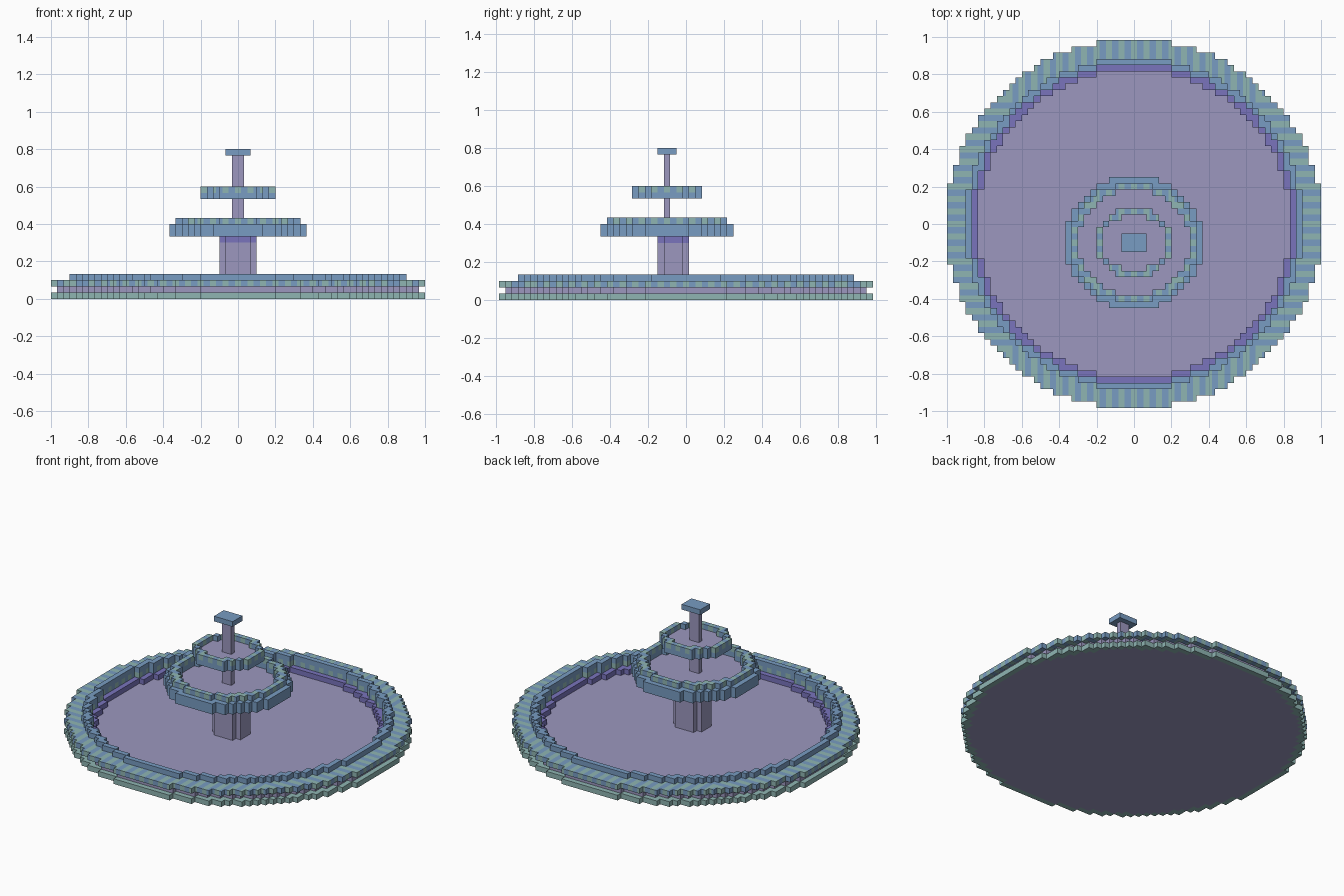
import bpy, bmesh

cube = bpy.data.objects.get("Cube")
if cube:
    bpy.data.objects.remove(cube, do_unlink=True)

V = 1 / 30  # block size


def material(name, rgb):
    lin = [((c + 0.055) / 1.055) ** 2.4 for c in rgb] + [1]
    m = bpy.data.materials.new(name)
    m.use_nodes = True
    m.diffuse_color = lin
    m.node_tree.nodes["Principled BSDF"].inputs["Base Color"].default_value = lin
    return m


BLUE, GREEN, LAVENDER, INDIGO = range(4)
MATS = [material("stone blue", (0.47, 0.61, 0.76)),
        material("sage green", (0.56, 0.71, 0.70)),
        material("pale lavender", (0.61, 0.595, 0.75)),
        material("deep indigo", (0.475, 0.455, 0.74))]


def inside(x, y, a):
    """Blocky ellipse test, a blocks wide and half a block less deep."""
    return a > 0 and (x / a) ** 2 + (y / (a - 0.5)) ** 2 <= 1.012


def stripes(x, y):
    """Stripes running outwards, two blocks apart."""
    t = x if abs(x) < abs(y) else y
    return GREEN if abs((t + 1) % 2 - 1) < 0.5 else BLUE


def layer(name, z0, z1, outer, inner=0, colour=lambda x, y: BLUE, cy=0, sub=1):
    """Ring or disc of blocks between levels z0 and z1, centred at cy."""
    cells = {}
    for i in range(-outer, outer):
        for j in range(-outer, outer + 1):
            if inside(i + 0.5, j, outer) and not inside(i + 0.5, j, inner):
                for a in range(sub):
                    for b in range(sub):
                        x, y = i + (a + 0.5) / sub, j - 0.5 + (b + 0.5) / sub
                        cells[i * sub + a, j * sub + b] = colour(x, y)
    bm = bmesh.new()
    verts = {}

    def vert(i, j, z):
        if (i, j, z) not in verts:
            verts[i, j, z] = bm.verts.new((i / sub * V, (j / sub - 0.5 + cy) * V, z * V))
        return verts[i, j, z]

    for (i, j), mat in cells.items():
        ring = [(i, j), (i + 1, j), (i + 1, j + 1), (i, j + 1)]
        faces = [[vert(*p, z1) for p in ring], [vert(*p, z0) for p in reversed(ring)]]
        for k, (di, dj) in enumerate([(0, -1), (1, 0), (0, 1), (-1, 0)]):
            if (i + di, j + dj) not in cells:
                p, q = ring[k], ring[(k + 1) % 4]
                faces.append([vert(*p, z0), vert(*q, z0), vert(*q, z1), vert(*p, z1)])
        for f in faces:
            bm.faces.new(f).material_index = mat
    finish(name, bm)


def finish(name, bm):
    me = bpy.data.meshes.new(name)
    bm.to_mesh(me)
    bm.free()
    for m in MATS:
        me.materials.append(m)
    ob = bpy.data.objects.new(name, me)
    bpy.context.collection.objects.link(ob)


def box(name, sx, sy, z0, z1, mat, cy):
    bm = bmesh.new()
    bmesh.ops.create_cube(bm, size=1)
    for v in bm.verts:
        v.co = (v.co.x * sx * V, (v.co.y * sy + cy) * V, ((z0 + z1) / 2 + v.co.z * (z1 - z0)) * V)
    for f in bm.faces:
        f.material_index = mat
    finish(name, bm)


def rim_floor(radius, rim):
    return lambda x, y: LAVENDER if inside(x, y, radius) else rim


# Main basin
layer("basin_floor", 0, 1, 30, colour=rim_floor(29, GREEN))
layer("basin_step", 1, 2, 29, 25,
      colour=lambda x, y: INDIGO if inside(x, y, 26) else LAVENDER)
layer("basin_ledge", 2, 3, 30, 26, colour=stripes, sub=2)
layer("basin_rim", 3, 4, 27, 26)

# Pedestal with its dark collar
layer("pedestal", 1, 9, 3, colour=lambda x, y: LAVENDER, cy=-2)
layer("pedestal_collar", 9, 10, 3, colour=lambda x, y: INDIGO, cy=-2)

# Lower bowl
layer("lower_bowl_floor", 10, 11, 11, colour=rim_floor(9, BLUE), cy=-3)
layer("lower_bowl_wall", 11, 12, 11, 9, cy=-3)
layer("lower_bowl_rim", 12, 13, 10, 9, colour=stripes, cy=-3, sub=2)

# Upper bowl
layer("upper_bowl_floor", 16, 17, 6, colour=rim_floor(5, BLUE), cy=-3)
layer("upper_bowl_rim", 17, 18, 6, 5, colour=stripes, cy=-3, sub=2)

# Stem and top plate
box("stem", 2, 1, 11, 23, LAVENDER, -3)
box("top_plate", 4, 3, 23, 24, BLUE, -3)
